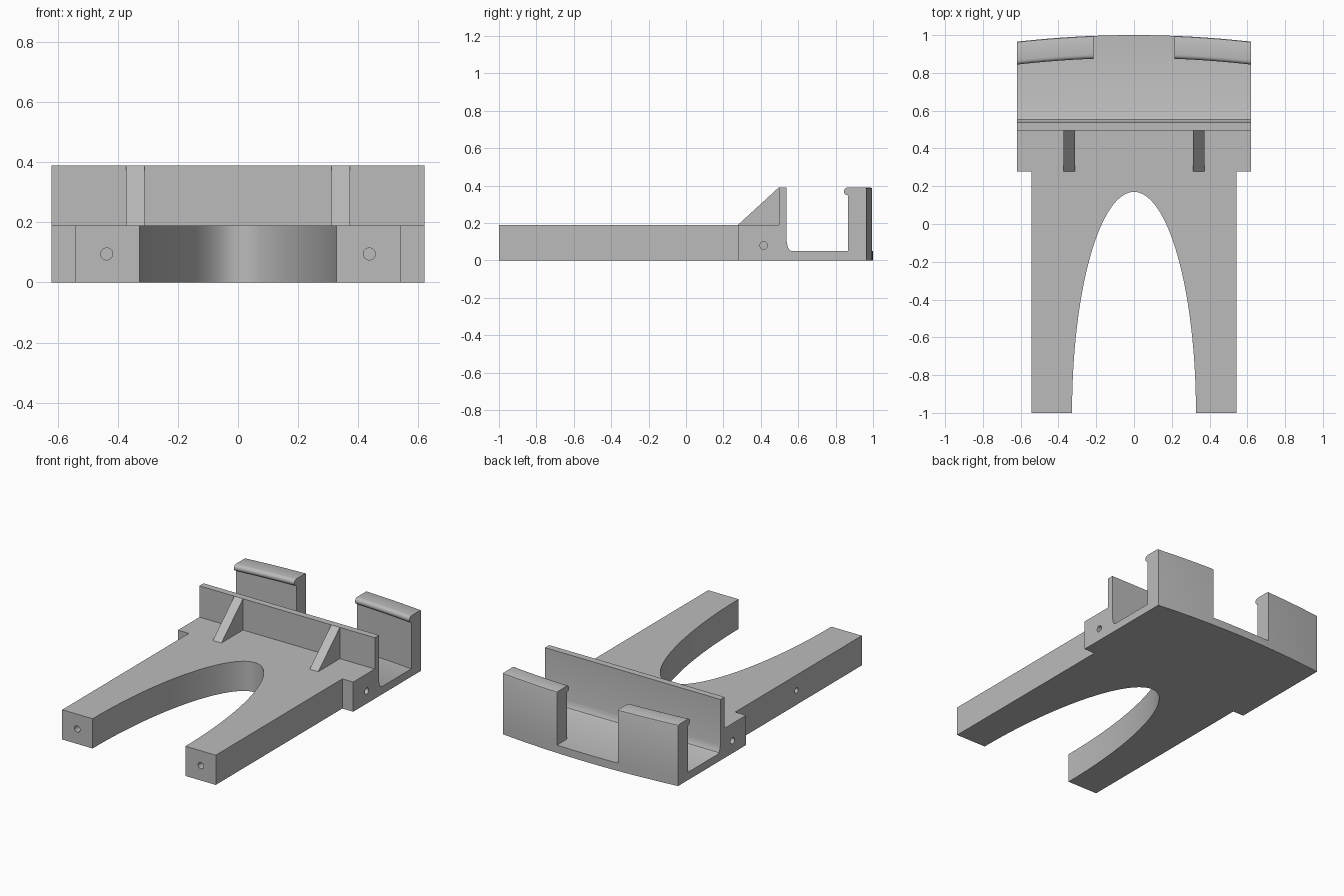
import bpy, bmesh, math
from mathutils import Matrix

cube = bpy.data.objects.get("Cube")
if cube:
    bpy.data.objects.remove(cube, do_unlink=True)

HALF_W, LEG_OUT, LEG_IN = 0.62, 0.543, 0.328
DECK, TOP, STEP_Y = 0.19, 0.39, 0.278

grey = bpy.data.materials.new("light_grey")
grey.use_nodes = True
colour = (0.5, 0.5, 0.5, 1)
grey.diffuse_color = colour
grey.node_tree.nodes["Principled BSDF"].inputs["Base Color"].default_value = colour


def make(name, bm):
    bmesh.ops.recalc_face_normals(bm, faces=bm.faces[:])
    mesh = bpy.data.meshes.new(name)
    bm.to_mesh(mesh)
    bm.free()
    mesh.materials.append(grey)
    obj = bpy.data.objects.new(name, mesh)
    bpy.context.collection.objects.link(obj)
    return obj


def bent(x, y):
    """Rear parts follow the gently curved back edge."""
    return y - 0.035 * (x / HALF_W) ** 2 if y > 0.8 else y


def loft(name, profile, x0, x1, steps=1):
    """Sweep a (y, z) profile along x."""
    bm = bmesh.new()
    xs = [x0 + (x1 - x0) * i / steps for i in range(steps + 1)]
    rings = [[bm.verts.new((x, bent(x, y), z)) for y, z in profile] for x in xs]
    n = len(profile)
    for a, b in zip(rings, rings[1:]):
        for i in range(n):
            j = (i + 1) % n
            bm.faces.new((a[i], a[j], b[j], b[i]))
    bm.faces.new(rings[0])
    bm.faces.new(rings[-1])
    return make(name, bm)


def combine(target, other, operation):
    mod = target.modifiers.new("combine", 'BOOLEAN')
    mod.operation, mod.solver, mod.object = operation, 'EXACT', other
    bpy.context.view_layer.objects.active = target
    bpy.ops.object.modifier_apply(modifier=mod.name)
    bpy.data.objects.remove(other, do_unlink=True)


def drill(target, location, axis, radius=0.02, depth=0.1):
    """Blind round hole centred on a face."""
    bm = bmesh.new()
    bmesh.ops.create_cone(bm, cap_ends=True, segments=24, radius1=radius,
                          radius2=radius, depth=2 * depth)
    turn = Matrix.Rotation(math.pi / 2, 4, axis)
    bmesh.ops.transform(bm, matrix=Matrix.Translation(location) @ turn, verts=bm.verts[:])
    combine(target, make("drill", bm), 'DIFFERENCE')


# Forked deck: two legs around a half-ellipse opening
N = 64
outline = [(LEG_OUT, -1), (LEG_OUT, STEP_Y), (-LEG_OUT, STEP_Y), (-LEG_OUT, -1)]
outline += [(-LEG_IN * math.cos(math.pi * i / N), -1 + 1.17 * math.sin(math.pi * i / N))
            for i in range(N + 1)]
bm = bmesh.new()
face = bm.faces.new([bm.verts.new((x, y, 0)) for x, y in outline])
ext = bmesh.ops.extrude_face_region(bm, geom=[face])
verts = [v for v in ext["geom"] if isinstance(v, bmesh.types.BMVert)]
bmesh.ops.translate(bm, vec=(0, 0, DECK), verts=verts)
frame = make("forked_frame", bm)

# Wide cradle: deck step, upright wall, filleted floor with curved rear edge
cradle = loft("cradle", [
    (STEP_Y, 0), (1, 0), (1, 0.05), (0.565, 0.05), (0.553, 0.056), (0.545, 0.07),
    (0.538, 0.1), (0.538, TOP), (0.496, TOP), (0.496, DECK), (STEP_Y, DECK)],
    -HALF_W, HALF_W, 24)
combine(frame, cradle, 'UNION')

# Blind holes in leg ends, cradle sides and one leg flank
for s in (-1, 1):
    drill(frame, (s * 0.437, -1, 0.095), 'X')
    drill(frame, (s * HALF_W, 0.415, 0.08), 'Y')
drill(frame, (-LEG_OUT, -0.34, 0.092), 'Y', radius=0.017)

# Gussets and hooked clips on both sides
clip = [(1, 0.05), (1, 0.38), (0.997, 0.387), (0.99, TOP), (0.902, TOP)]
clip += [(0.9 - 0.021 * math.sin(a), 0.369 + 0.021 * math.cos(a))
         for a in (math.pi * i / 10 for i in range(1, 11))]
clip += [(0.9, 0.05)]
parts = [frame]
for side, s in (("left", 1), ("right", -1)):
    parts.append(loft(side + "_gusset", [(STEP_Y, DECK), (0.496, DECK), (0.496, TOP)],
                      s * 0.312, s * 0.373))
    parts.append(loft(side + "_clip", clip, s * 0.215, s * HALF_W, 8))

bpy.ops.object.select_all(action='DESELECT')
for obj in parts:
    obj.select_set(True)
bpy.context.view_layer.objects.active = frame
bpy.ops.object.shade_smooth_by_angle(angle=math.radians(30))
